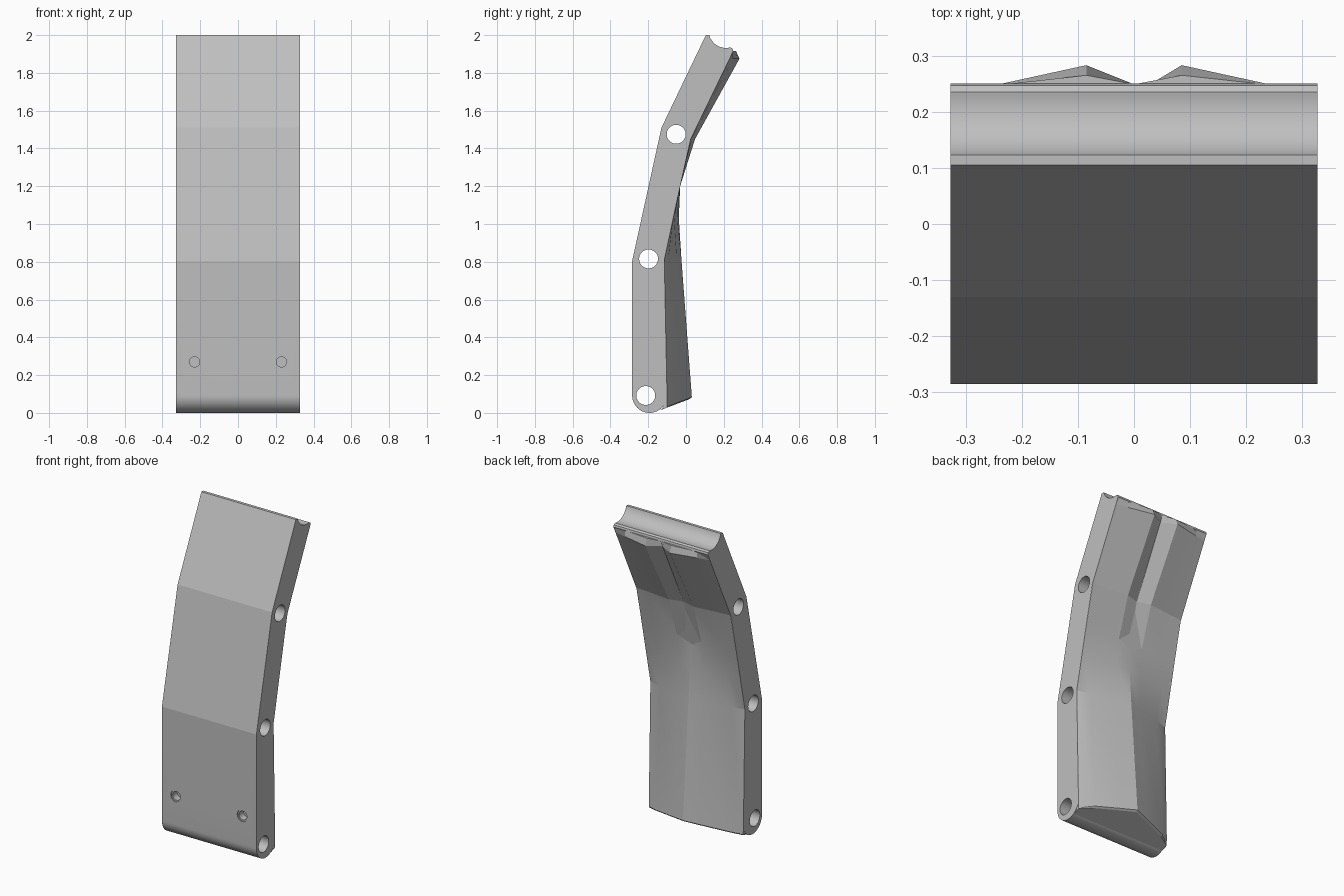
import bpy, bmesh, math
from mathutils import Matrix

cube = bpy.data.objects.get("Cube")
if cube:
    bpy.data.objects.remove(cube, do_unlink=True)

HALF = 0.327

grey = bpy.data.materials.new("plain grey")
grey.use_nodes = True
colour = (0.52, 0.52, 0.52, 1)
grey.diffuse_color = colour
grey.node_tree.nodes["Principled BSDF"].inputs["Base Color"].default_value = colour


def make_object(name, bm):
    bmesh.ops.recalc_face_normals(bm, faces=bm.faces[:])
    mesh = bpy.data.meshes.new(name)
    bm.to_mesh(mesh)
    bm.free()
    mesh.materials.append(grey)
    obj = bpy.data.objects.new(name, mesh)
    bpy.context.collection.objects.link(obj)
    return obj


def select_only(obj):
    bpy.ops.object.select_all(action='DESELECT')
    obj.select_set(True)
    bpy.context.view_layer.objects.active = obj


def smooth(obj, degrees):
    select_only(obj)
    bpy.ops.object.shade_smooth_by_angle(angle=math.radians(degrees))


def drill(target, axis, centre, r1, r2, depth):
    """Cut a round hole along the given axis."""
    bm = bmesh.new()
    bmesh.ops.create_cone(bm, cap_ends=True, segments=40, radius1=r1, radius2=r2, depth=depth)
    turn = Matrix.Rotation(math.pi / 2, 4, 'Y' if axis == 'X' else 'X')
    bmesh.ops.transform(bm, matrix=Matrix.Translation(centre) @ turn, verts=bm.verts[:])
    cutter = make_object("hole_cutter", bm)
    cutter.hide_render = True
    select_only(target)
    mod = target.modifiers.new("hole", 'BOOLEAN')
    mod.operation = 'DIFFERENCE'
    mod.solver = 'EXACT'
    mod.object = cutter
    bpy.ops.object.modifier_apply(modifier=mod.name)
    bpy.data.objects.remove(cutter, do_unlink=True)


# Bent plate: side profile (y, z) extruded across the width
profile = [(0.105, 2.0), (-0.13, 1.51), (-0.285, 0.805)]
for i in range(25):
    a = math.pi + math.radians(152) * i / 24
    profile.append((-0.193 + 0.092 * math.cos(a), 0.092 + 0.092 * math.sin(a)))
profile += [(-0.1, 0.06), (-0.115, 0.81), (0.02, 1.44), (0.25, 1.915), (0.247, 1.928), (0.235, 1.935)]
# concave seat along the top edge
for i in range(13):
    a = math.radians(278 - 83 * i / 12)
    profile.append((0.212 + 0.092 * math.cos(a), 2.024 + 0.092 * math.sin(a)))

bm = bmesh.new()
face = bm.faces.new([bm.verts.new((-HALF, y, z)) for y, z in profile])
ext = bmesh.ops.extrude_face_region(bm, geom=[face])
bmesh.ops.translate(bm, vec=(2 * HALF, 0, 0),
                    verts=[v for v in ext["geom"] if isinstance(v, bmesh.types.BMVert)])
plate = make_object("bent_plate", bm)

# Cross holes through the plate
for y, z in [(-0.052, 1.475), (-0.198, 0.815), (-0.213, 0.092)]:
    drill(plate, 'X', (0, y, z), 0.05, 0.05, 1)
# Countersunk blind holes in the front
for x in (-0.23, 0.23):
    drill(plate, 'Y', (x, -0.285, 0.27), 0.027, 0.027, 0.1)
    drill(plate, 'Y', (x, -0.285, 0.27), 0.036, 0.036, 0.012)
smooth(plate, 10)

# Back relief: twin ribs above, merging into one broad keel below.
# Each station: height, then depth at centre, crest, shoulder, plate edge
XS = (0, 0.085, 0.25, HALF - 0.001)
stations = [
    (None, 0.02, -0.006, -0.06, -0.1),
    (0.09, 0.031, 0.004, -0.05, -0.1),
    (0.81, -0.024, -0.048, -0.094, -0.115),
    (1.03, -0.038, -0.046, -0.062, -0.068),
    (1.2, -0.038, -0.031, -0.031, -0.031),
    (1.45, 0.024, 0.048, 0.03, 0.025),
    (1.875, 0.232, 0.283, 0.247, 0.231),
    (1.915, 0.249, 0.265, 0.247, 0.247),
]
bm = bmesh.new()
rings = []
for z, *depths in stations:
    half = list(zip(XS, depths))
    back = [(-x, y) for x, y in half[:0:-1]] + half
    inner = depths[-1] - (0.04 if z is None else 0.02)
    section = back + [(XS[-1], inner), (-XS[-1], inner)]
    ring = []
    for x, y in section:
        # the lowest section lies on the sloping underside
        height = 0.066 + 0.38 * y if z is None else z
        if z == 0.09:
            height = 0.083 + 0.38 * (y - 0.031)
        ring.append(bm.verts.new((x, y, height)))
    rings.append(ring)
for low, high in zip(rings, rings[1:]):
    n = len(low)
    for i in range(n):
        j = (i + 1) % n
        bm.faces.new((low[i], low[j], high[j], high[i]))
bm.faces.new(rings[0])
bm.faces.new(rings[-1])
relief = make_object("back_relief", bm)
smooth(relief, 12)
